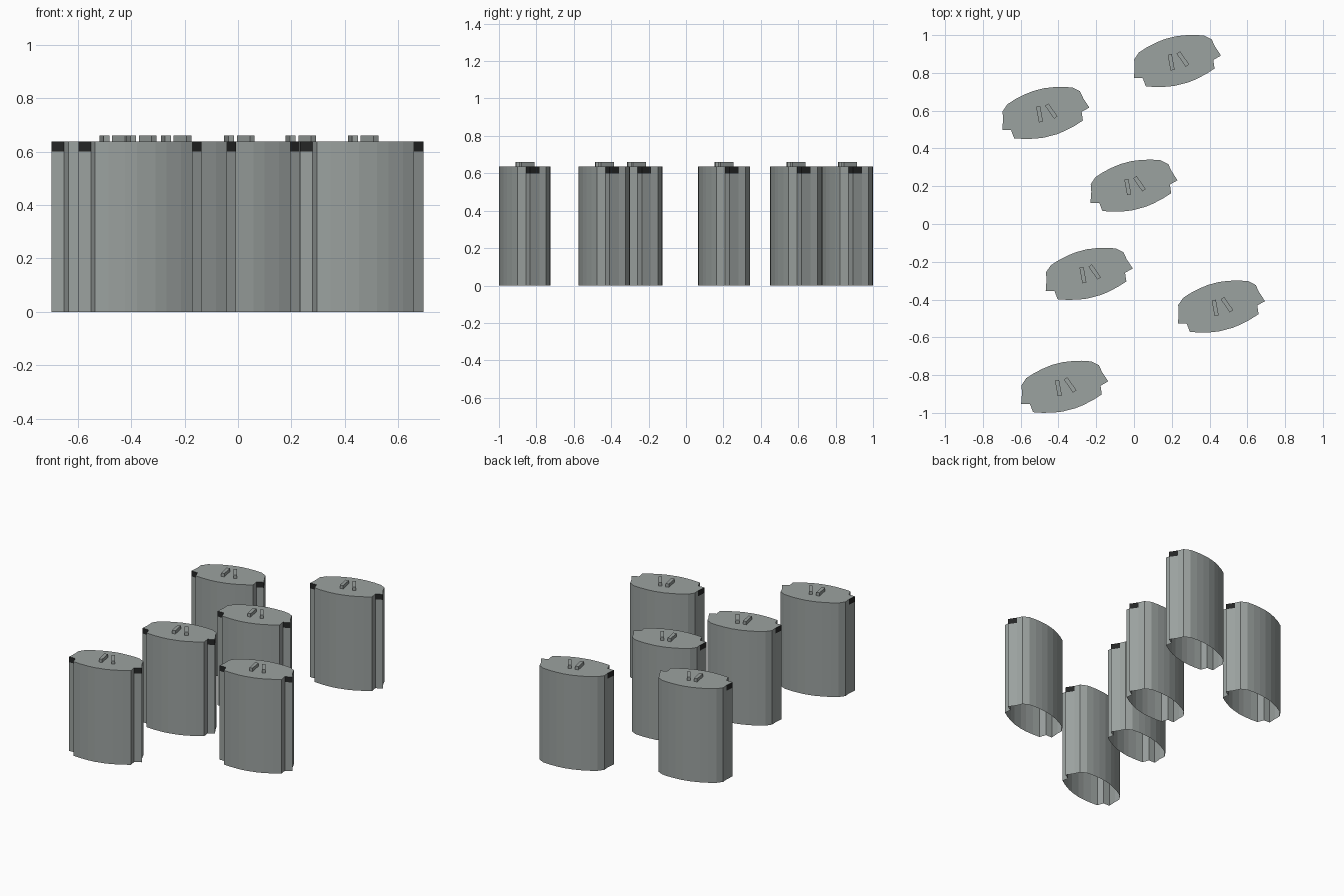
import bpy, bmesh, math
from mathutils import Matrix, Vector

if "Cube" in bpy.data.objects:
    bpy.data.objects.remove(bpy.data.objects["Cube"])

def mat(name, c):
    m = bpy.data.materials.new(name)
    m.diffuse_color = (*c, 1)
    m.use_nodes = True
    m.node_tree.nodes["Principled BSDF"].inputs["Base Color"].default_value = m.diffuse_color
    return m

GREY = mat("concrete grey", (0.33, 0.36, 0.35))
DARK = mat("dark panel", (0.018, 0.019, 0.019))
TILT = math.radians(14.5)
ROOF, BAND = 0.637, 0.60

# right half of the lens-shaped plan, bottom to top, mirrored for the left half
half = [(0.035, -0.094), (0.08, -0.088), (0.14, -0.074), (0.188, -0.058),
        (0.193, -0.012), (0.238, 0.0), (0.219, 0.056), (0.212, 0.095),
        (0.178, 0.125), (0.13, 0.141), (0.08, 0.152), (0.03, 0.159)]
plan = half + [(-x, y) for x, y in reversed(half)]
n = len(plan)
n_half = len(half)
tip_faces = {4, 5, n - 6, n - 7}  # walls on either side of each tip

# hollow tower shell: walls in two tiers, roof, open bottom
bm = bmesh.new()
rot = Matrix.Rotation(TILT, 3, 'Z')
rings = [[bm.verts.new(rot @ Vector((x, y, z))) for x, y in plan]
         for z in (0, BAND, ROOF)]
for t in range(2):
    for i in range(n):
        j = (i + 1) % n
        f = bm.faces.new((rings[t][i], rings[t][j], rings[t + 1][j], rings[t + 1][i]))
        # dark panels at the top of the tips
        if t == 1 and i in tip_faces:
            f.material_index = 1
bm.faces.new(rings[2])
tower = bpy.data.meshes.new("tower")
bm.to_mesh(tower)
bm.free()
tower.materials.append(GREY)
tower.materials.append(DARK)

# two slim roof bars
bm = bmesh.new()
for x, y, lean in ((-0.033, 0.024, 10.5), (0.029, 0.041, 35)):
    m = (Matrix.Translation((x, y, ROOF + 0.011))
         @ Matrix.Rotation(math.radians(lean), 4, 'Z')
         @ Matrix.Diagonal((0.022, 0.084, 0.023, 1)))
    bmesh.ops.create_cube(bm, size=1, matrix=m)
bars = bpy.data.meshes.new("roof_bars")
bm.to_mesh(bars)
bm.free()
bars.materials.append(GREY)

# six identical towers
for k, (x, y) in enumerate([(0.23, 0.832), (-0.467, 0.557), (0.0, 0.172),
                            (-0.237, -0.295), (0.463, -0.468), (-0.367, -0.893)], 1):
    for name, mesh in (("tower", tower), ("roof_bars", bars)):
        o = bpy.data.objects.new(f"{name}_{k}", mesh)
        o.location = (x, y, 0)
        bpy.context.collection.objects.link(o)
